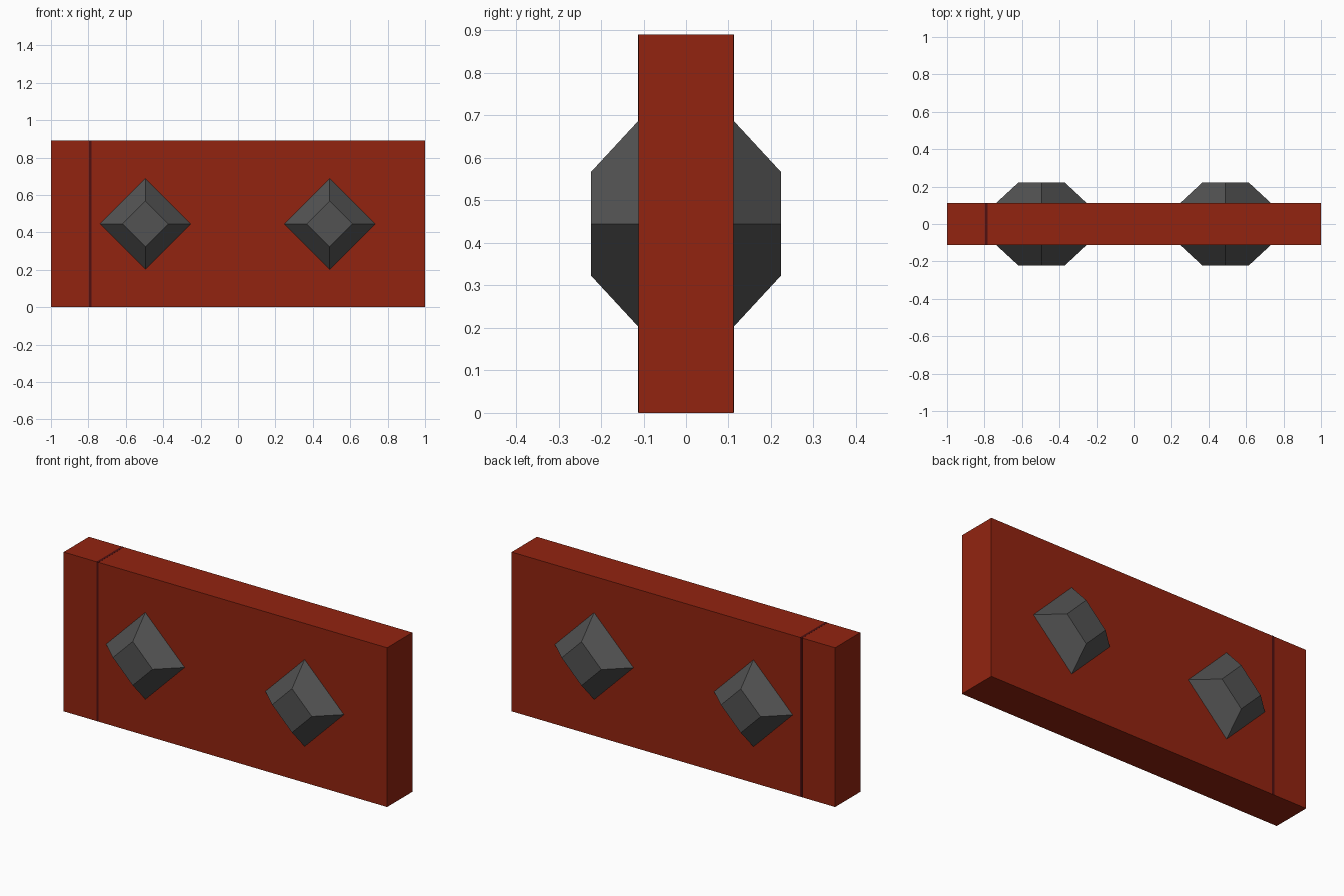
import bpy, bmesh, math

if "Cube" in bpy.data.objects:
    bpy.data.objects.remove(bpy.data.objects["Cube"])

L, D, H = 2.0, 0.223, 0.89


def material(name, rgb):
    m = bpy.data.materials.new(name)
    m.diffuse_color = (*rgb, 1)
    m.use_nodes = True
    m.node_tree.nodes["Principled BSDF"].inputs["Base Color"].default_value = m.diffuse_color
    return m


red = material("brick red", (0.29, 0.0175, 0.005))
dark = material("dark maroon", (0.08, 0.005, 0.005))
grey = material("iron grey", (0.085, 0.085, 0.085))


def finish(bm, name, mat):
    bmesh.ops.recalc_face_normals(bm, faces=bm.faces)
    me = bpy.data.meshes.new(name)
    bm.to_mesh(me)
    bm.free()
    me.materials.append(mat)
    ob = bpy.data.objects.new(name, me)
    bpy.context.collection.objects.link(ob)
    return ob


def box(name, size, loc, mat):
    bm = bmesh.new()
    bmesh.ops.create_cube(bm, size=1)
    bmesh.ops.scale(bm, vec=size, verts=bm.verts)
    bmesh.ops.translate(bm, vec=loc, verts=bm.verts)
    return finish(bm, name, mat)


# Main slab
box("panel", (L, D, H), (0, 0, H / 2), red)

# Narrow dark seam wrapped around the left end
box("seam", (0.014, D + 0.002, H), (-0.79, 0, H / 2 + 0.0005), dark)

# Diamond studs, truncated pyramids on both faces
for x, side_name in ((-0.495, "left"), (0.49, "right")):
    for s, face_name in ((-1, "front"), (1, "back")):
        bm = bmesh.new()
        rings = []
        for y, r in ((0.10, 0.2555), (0.223, 0.1225)):
            rings.append([bm.verts.new((x + r * math.cos(i * math.pi / 2), s * y,
                                        0.445 + r * math.sin(i * math.pi / 2)))
                          for i in range(4)])
        for i in range(4):
            j = (i + 1) % 4
            bm.faces.new((rings[0][i], rings[0][j], rings[1][j], rings[1][i]))
        for ring in rings:
            bm.faces.new(ring)
        finish(bm, f"{side_name}_{face_name}_stud", grey)
